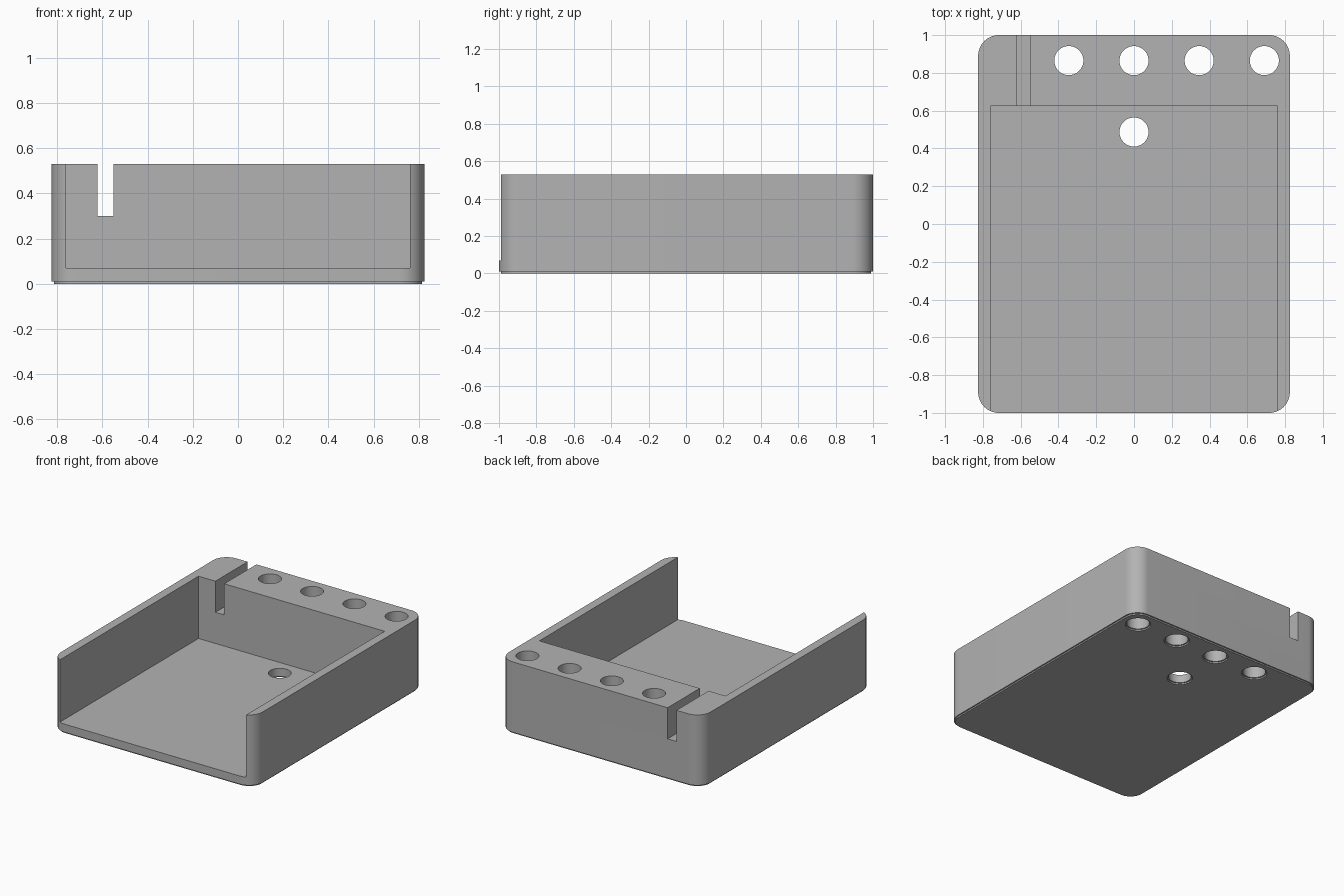
import bpy
import bmesh
from math import cos, sin, pi, radians

default = bpy.data.objects.get("Cube")
if default:
    bpy.data.objects.remove(default, do_unlink=True)

HALF_W, HALF_L, HEIGHT = 0.825, 1.0, 0.53
CORNER = 0.11
FOOT = 0.01        # height and inset of the bottom lip
FLOOR = 0.07
HOLE_R = 0.077

grey = bpy.data.materials.new("plain grey")
grey.use_nodes = True
colour = (0.45, 0.45, 0.45, 1)
grey.diffuse_color = colour
grey.node_tree.nodes["Principled BSDF"].inputs["Base Color"].default_value = colour


def rounded_outline(inset, steps=16):
    """Points of the rounded rectangle, counter-clockwise."""
    r = CORNER - inset
    points = []
    for i, (sx, sy) in enumerate([(1, 1), (-1, 1), (-1, -1), (1, -1)]):
        for k in range(steps + 1):
            a = (i + k / steps) * pi / 2
            points.append((sx * (HALF_W - CORNER) + r * cos(a),
                           sy * (HALF_L - CORNER) + r * sin(a)))
    return points


def circle(x, y, r, n=48):
    return [(x + r * cos(2 * pi * k / n), y + r * sin(2 * pi * k / n)) for k in range(n)]


def loft(name, layers):
    """Solid through stacked outlines, given as (z, points)."""
    bm = bmesh.new()
    rings = [[bm.verts.new((x, y, z)) for x, y in pts] for z, pts in layers]
    for low, high in zip(rings, rings[1:]):
        for k in range(len(low)):
            j = (k + 1) % len(low)
            bm.faces.new((low[k], low[j], high[j], high[k]))
    bm.faces.new(rings[0][::-1])
    bm.faces.new(rings[-1])
    mesh = bpy.data.meshes.new(name)
    bm.to_mesh(mesh)
    bm.free()
    mesh.materials.append(grey)
    obj = bpy.data.objects.new(name, mesh)
    bpy.context.collection.objects.link(obj)
    return obj


def box(name, x0, x1, y0, y1, z0, z1):
    outline = [(x0, y0), (x1, y0), (x1, y1), (x0, y1)]
    return loft(name, [(z0, outline), (z1, outline)])


# Tray body with a slightly inset bottom lip
body = loft("tray_body", [(0, rounded_outline(FOOT)), (FOOT, rounded_outline(FOOT)),
                          (FOOT, rounded_outline(0)), (HEIGHT, rounded_outline(0))])

# Open-front cavity and the slot in the back block
cutters = [box("cavity_cutter", -0.76, 0.76, -1.2, 0.625, FLOOR, 0.8),
           box("slot_cutter", -0.622, -0.55, 0.5, 1.2, 0.30, 0.8)]

# Round through holes, a little wider at the bottom lip
for x, y in [(-0.345, 0.865), (0, 0.865), (0.345, 0.865), (0.69, 0.865), (0, 0.487)]:
    wide, narrow = circle(x, y, HOLE_R + FOOT), circle(x, y, HOLE_R)
    cutters.append(loft("hole_cutter", [(-0.1, wide), (FOOT, wide),
                                        (FOOT, narrow), (0.8, narrow)]))

for cutter in cutters:
    mod = body.modifiers.new(cutter.name, "BOOLEAN")
    mod.operation = "DIFFERENCE"
    mod.solver = "EXACT"
    mod.object = cutter

# Bake the cuts, then drop the cutters
bpy.context.view_layer.objects.active = body
body.select_set(True)
for mod in list(body.modifiers):
    bpy.ops.object.modifier_apply(modifier=mod.name)
for cutter in cutters:
    bpy.data.objects.remove(cutter, do_unlink=True)

bpy.ops.object.shade_smooth_by_angle(angle=radians(30))
